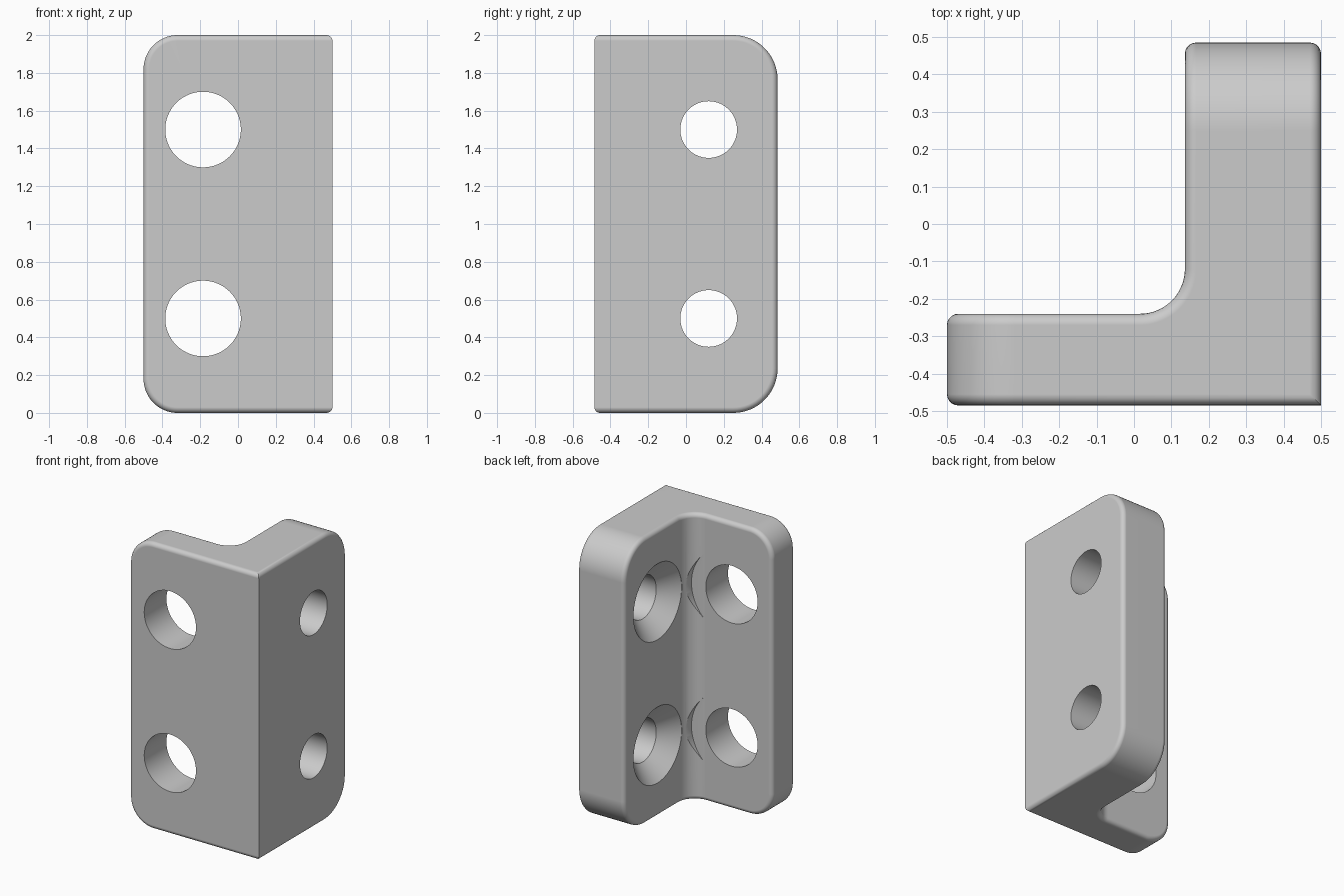
import bpy, bmesh
from math import pi, cos, sin, radians
from mathutils import Matrix

cube = bpy.data.objects.get("Cube")
if cube:
    bpy.data.objects.remove(cube, do_unlink=True)

X0, X1, Y0, Y1, H = -0.5, 0.5, -0.485, 0.485, 2.0
FLANGE_Y, FLANGE_X = -0.24, 0.136      # inner faces of the two plates
FILLET, RIM = 0.12, 0.03

grey = bpy.data.materials.new("grey metal")
grey.use_nodes = True
grey.diffuse_color = (0.6, 0.6, 0.6, 1)
grey.node_tree.nodes["Principled BSDF"].inputs["Base Color"].default_value = (0.6, 0.6, 0.6, 1)


def add_object(name, bm):
    bmesh.ops.recalc_face_normals(bm, faces=bm.faces)
    mesh = bpy.data.meshes.new(name)
    bm.to_mesh(mesh)
    bm.free()
    mesh.materials.append(grey)
    obj = bpy.data.objects.new(name, mesh)
    bpy.context.collection.objects.link(obj)
    return obj


def round_edges(bm, test, radius, segments):
    bmesh.ops.bevel(bm, geom=[e for e in bm.edges if test(e)], offset=radius,
                    segments=segments, profile=0.5, affect='EDGES', clamp_overlap=False)


def lathe_cutter(name, profile, rotation, location, sides=96):
    """Revolve (radius, height) points about z, then place the solid."""
    bm = bmesh.new()
    rings = [[bm.verts.new((r * cos(2 * pi * i / sides), r * sin(2 * pi * i / sides), h))
              for i in range(sides)] for r, h in profile]
    for a, b in zip(rings, rings[1:]):
        for i in range(sides):
            j = (i + 1) % sides
            bm.faces.new((a[i], a[j], b[j], b[i]))
    bm.faces.new(rings[0])
    bm.faces.new(rings[-1])
    bm.transform(Matrix.Translation(location) @ rotation)
    obj = add_object(name, bm)
    obj.hide_render = True
    return obj


# L-shaped section with a rounded inner corner, extruded upwards
arc = [(FLANGE_X - FILLET + FILLET * sin(a), FLANGE_Y + FILLET - FILLET * cos(a))
       for a in (pi / 2 * (1 - i / 16) for i in range(17))]
outline = [(X0, Y0), (X1, Y0), (X1, Y1), (FLANGE_X, Y1)] + arc + [(X0, FLANGE_Y)]
bm = bmesh.new()
base = bm.faces.new([bm.verts.new((x, y, 0)) for x, y in outline])
top = bmesh.ops.extrude_face_region(bm, geom=[base])["geom"]
bmesh.ops.translate(bm, vec=(0, 0, H), verts=[v for v in top if isinstance(v, bmesh.types.BMVert)])
bmesh.ops.recalc_face_normals(bm, faces=bm.faces)


def level(e):
    return abs(e.verts[0].co.z - e.verts[1].co.z) < 1e-4


# Large rounded corners at the free ends of both plates
round_edges(bm, lambda e: level(e) and all(abs(v.co.x - X0) < 1e-4 for v in e.verts), 0.18, 16)
round_edges(bm, lambda e: level(e) and all(abs(v.co.y - Y1) < 1e-4 for v in e.verts), 0.235, 16)


# Small rounding on every sharp edge except the upright outer corner
def is_rim(e):
    outer = all(abs(v.co.x - X1) < 1e-4 and abs(v.co.y - Y0) < 1e-4 for v in e.verts)
    return e.calc_face_angle(0) > radians(40) and not outer


round_edges(bm, is_rim, RIM, 5)
bracket = add_object("corner_bracket", bm)

# Screw holes: plain with head clearance in the front plate, countersunk in the side plate
to_back = Matrix.Rotation(-pi / 2, 4, 'X')
to_right = Matrix.Rotation(pi / 2, 4, 'Y')
plain = [(0.2, Y0 - 0.1), (0.2, FLANGE_Y + 0.001), (0.31, FLANGE_Y + 0.001), (0.31, 0.3)]
sunk = [(0.265, -0.3), (0.265, FLANGE_X), (0.15, FLANGE_X + 0.115), (0.15, X1 + 0.1)]
cutters = []
for z in (0.5, 1.5):
    cutters.append(lathe_cutter("front_hole_cutter", plain, to_back, (-0.185, 0, z)))
    cutters.append(lathe_cutter("side_hole_cutter", sunk, to_right, (0, 0.12, z)))

bpy.ops.object.select_all(action='DESELECT')
bracket.select_set(True)
bpy.context.view_layer.objects.active = bracket
for cutter in cutters:
    mod = bracket.modifiers.new("hole", 'BOOLEAN')
    mod.operation, mod.solver, mod.object = 'DIFFERENCE', 'EXACT', cutter
    bpy.ops.object.modifier_apply(modifier=mod.name)
    bpy.data.objects.remove(cutter, do_unlink=True)

bpy.ops.object.shade_smooth_by_angle(angle=radians(30))
weighted = bracket.modifiers.new("flat_face_normals", 'WEIGHTED_NORMAL')
weighted.keep_sharp = True
